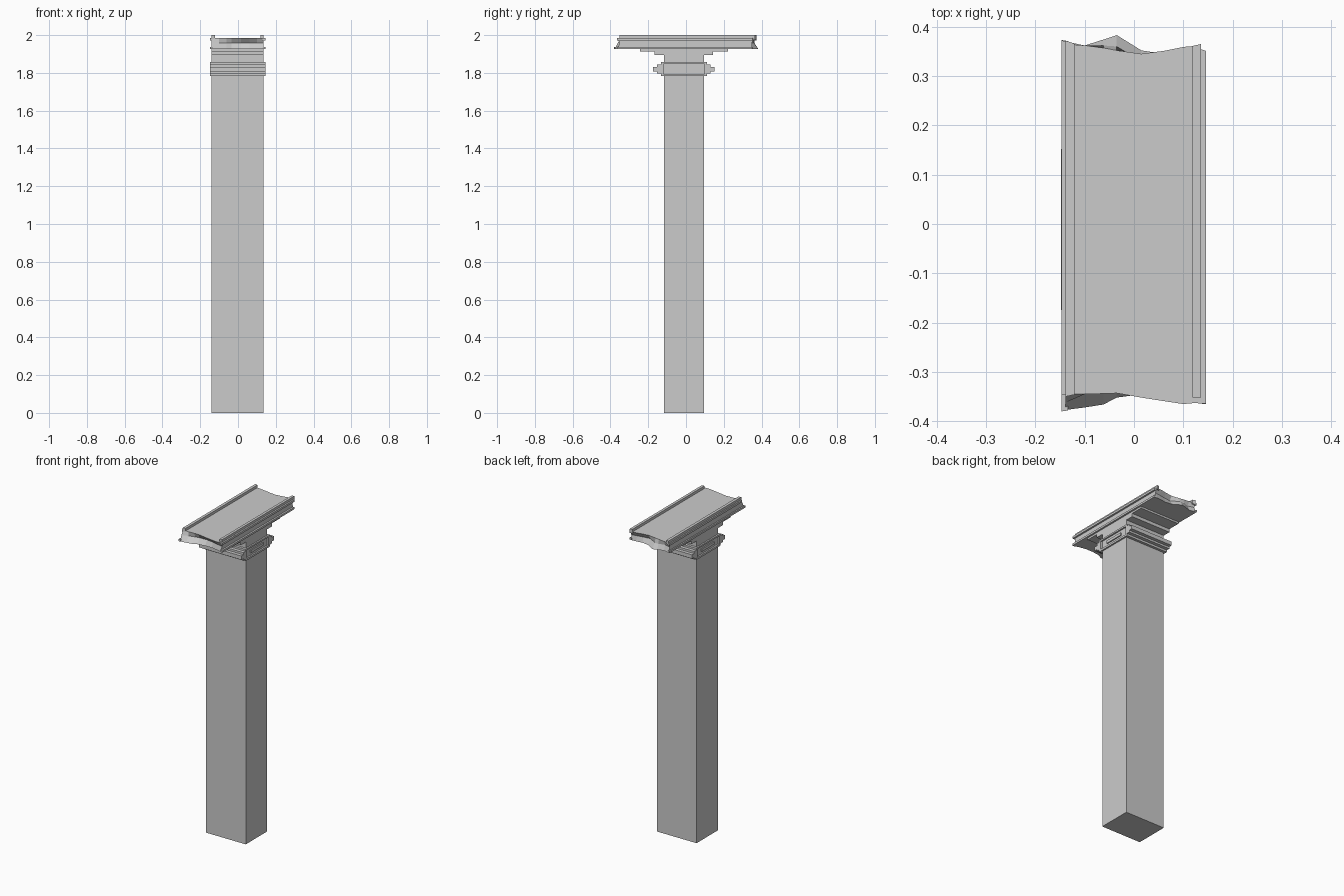
import bpy, bmesh

if "Cube" in bpy.data.objects:
    bpy.data.objects.remove(bpy.data.objects["Cube"])

CX, CY = -0.002, -0.011          # shaft axis is slightly off centre


def finish(name, bm):
    bmesh.ops.recalc_face_normals(bm, faces=bm.faces[:])
    me = bpy.data.meshes.new(name)
    bm.to_mesh(me)
    bm.free()
    ob = bpy.data.objects.new(name, me)
    bpy.context.collection.objects.link(ob)
    return ob


def box(name, x0, x1, y0, y1, z0, z1):
    bm = bmesh.new()
    bmesh.ops.create_cube(bm, size=1)
    for v in bm.verts:
        v.co = ((x0 + x1) / 2 + v.co.x * (x1 - x0),
                (y0 + y1) / 2 + v.co.y * (y1 - y0),
                (z0 + z1) / 2 + v.co.z * (z1 - z0))
    return finish(name, bm)


def loft(name, rings):
    bm = bmesh.new()
    rows = [[bm.verts.new(p) for p in r] for r in rings]
    n = len(rows[0])
    for a, b in zip(rows, rows[1:]):
        for i in range(n):
            j = (i + 1) % n
            bm.faces.new((a[i], a[j], b[j], b[i]))
    bm.faces.new(rows[0])
    bm.faces.new(rows[-1])
    return finish(name, bm)


def stepped(name, hx, steps):
    """Stepped y-z profile, mirrored about the shaft axis, extruded along x."""
    right = []
    for h, z0, z1 in steps:
        right += [(h, z0), (h, z1)]
    prof = [(CY + h, z) for h, z in right] + [(CY - h, z) for h, z in reversed(right)]
    return loft(name, [[(CX + s * hx, y, z) for y, z in prof] for s in (-1, 1)])


# Shaft, continuing up as the neck
box("shaft", CX - 0.137, CX + 0.137, CY - 0.105, CY + 0.105, 0, 1.90)

# Stepped capital with recessed side panels
capital = stepped("capital", 0.1465, [
    (0.121, 1.783, 1.796), (0.142, 1.796, 1.808), (0.163, 1.808, 1.832),
    (0.142, 1.832, 1.845), (0.121, 1.845, 1.857)])
for s, side in ((-1, "left"), (1, "right")):
    x_in, x_out = sorted((CX + s * 0.134, CX + s * 0.17))
    cutter = box(side + "_panel_cutter", x_in, x_out, CY - 0.108, CY + 0.108, 1.795, 1.847)
    cutter.hide_render = True
    cutter.hide_viewport = True
    mod = capital.modifiers.new(side + "_recess", 'BOOLEAN')
    mod.operation = 'DIFFERENCE'
    mod.solver = 'EXACT'
    mod.object = cutter
    x_in, x_out = sorted((CX + s * 0.13, CX + s * 0.144))
    box(side + "_panel_bar", x_in, x_out, CY - 0.061, CY + 0.061, 1.812, 1.829)

# Stepped brackets under the beam
stepped("beam_bracket", 0.137, [(0.155, 1.894, 1.914), (0.233, 1.914, 1.928)])

# Broken beam core: x, then y at front bottom/middle/top and back top/middle/bottom
columns = [
    (-0.139, -0.377, -0.362, -0.345, 0.365, 0.360, 0.370),
    (-0.100, -0.372, -0.345, -0.345, 0.362, 0.350, 0.362),
    (-0.062, -0.366, -0.335, -0.344, 0.357, 0.362, 0.374),
    (-0.035, -0.352, -0.330, -0.343, 0.352, 0.360, 0.383),
    (0.015, -0.345, -0.328, -0.352, 0.345, 0.330, 0.352),
    (0.060, -0.345, -0.335, -0.359, 0.351, 0.335, 0.345),
    (0.100, -0.352, -0.345, -0.365, 0.359, 0.342, 0.350),
    (0.135, -0.362, -0.352, -0.362, 0.362, 0.348, 0.352)]
heights = (1.926, 1.958, 1.984, 1.984, 1.958, 1.926)
loft("beam_core", [[(c[0], y, z) for y, z in zip(c[1:], heights)] for c in columns])

# Edge rails and side mouldings, with slightly slanted broken ends
strips = [
    ("left_rail", -0.139, -0.121, 1.975, 2.0, (-0.350, -0.346), (0.372, 0.366)),
    ("right_rail", 0.119, 0.136, 1.975, 2.0, (-0.352, -0.352), (0.361, 0.365)),
    ("left_upper_moulding", -0.147, -0.134, 1.972, 1.985, (-0.346, -0.346), (0.372, 0.370)),
    ("right_upper_moulding", 0.130, 0.146, 1.972, 1.985, (-0.364, -0.364), (0.356, 0.351)),
    ("left_lower_moulding", -0.147, -0.134, 1.926, 1.938, (-0.380, -0.378), (0.373, 0.371)),
    ("right_lower_moulding", 0.130, 0.146, 1.926, 1.938, (-0.364, -0.365), (0.352, 0.350))]
for name, x0, x1, z0, z1, f, b in strips:
    loft(name, [[(x, f[i], z0), (x, f[i], z1), (x, b[i], z1), (x, b[i], z0)]
                for i, x in enumerate((x0, x1))])
